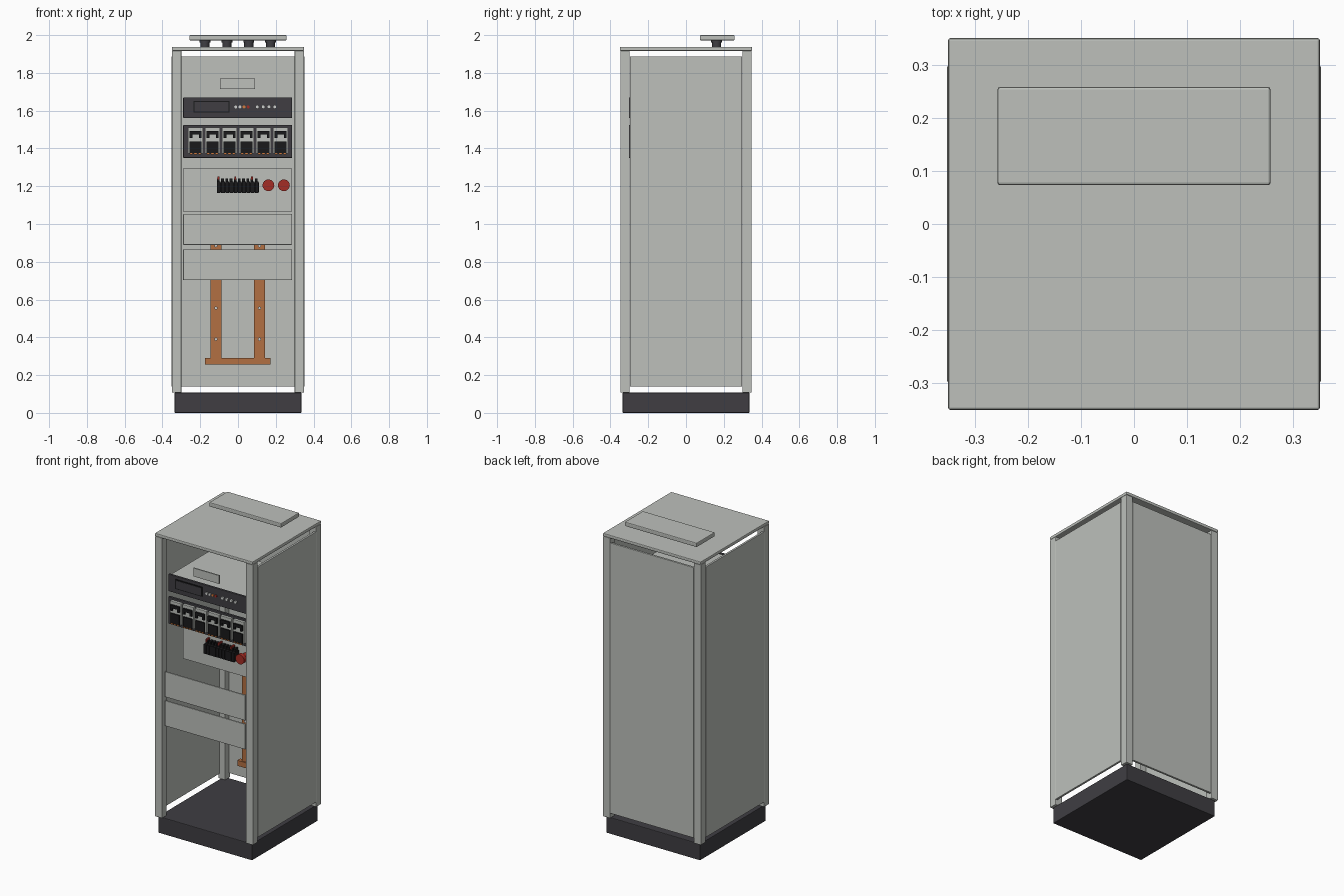
import bpy
import math

cube = bpy.data.objects.get("Cube")
if cube:
    bpy.data.objects.remove(cube, do_unlink=True)


def material(name, rgb):
    m = bpy.data.materials.new(name)
    m.use_nodes = True
    m.diffuse_color = (*rgb, 1)
    m.node_tree.nodes["Principled BSDF"].inputs["Base Color"].default_value = (*rgb, 1)
    return m


GREY = material("light grey paint", (0.51, 0.53, 0.50))
DARK = material("charcoal paint", (0.05, 0.048, 0.055))
BLACK = material("black plastic", (0.01, 0.01, 0.011))
COPPER = material("copper", (0.45, 0.16, 0.055))
RED = material("red plastic", (0.37, 0.025, 0.018))
WHITE = material("pale metal", (0.62, 0.63, 0.62))
ORANGE = material("orange indicator", (0.65, 0.2, 0.05))


def box(name, x, y, z, mat, bevel=0.0):
    """Box from (min, max) ranges on each axis."""
    bpy.ops.mesh.primitive_cube_add(size=1)
    o = bpy.context.object
    o.name = name
    o.location = [(a + b) / 2 for a, b in (x, y, z)]
    o.scale = [b - a for a, b in (x, y, z)]
    bpy.ops.object.transform_apply(location=False, rotation=False, scale=True)
    o.data.materials.append(mat)
    if bevel:
        mod = o.modifiers.new("edge", 'BEVEL')
        mod.width = bevel
        mod.segments = 2
    return o


def disc(name, loc, radius, depth, mat, upright=False, sides=24):
    """Cylinder along z when upright, otherwise along y."""
    rot = (0, 0, 0) if upright else (math.pi / 2, 0, 0)
    bpy.ops.mesh.primitive_cylinder_add(vertices=sides, radius=radius, depth=depth,
                                        location=loc, rotation=rot)
    o = bpy.context.object
    o.name = name
    o.data.materials.append(mat)
    bpy.ops.object.shade_smooth_by_angle()
    return o


# Plinth, corner posts and roof
box("plinth", (-.336, .336), (-.336, .336), (0, .107), DARK, .004)
for sx, side in ((-1, "right"), (1, "left")):
    x = sorted((sx * .3, sx * .35))
    for sy, end in ((-1, "front"), (1, "back")):
        box(f"{end}_{side}_post", x, sorted((sy * .298, sy * .348)), (.107, 1.917), GREY, .003)
    box(f"{side}_side_panel", sorted((sx * .338, sx * .352)), (-.297, .297), (.14, 1.887), GREY, .002)
box("back_panel", (-.299, .299), (.334, .348), (.14, 1.887), GREY, .002)
box("roof", (-.35, .35), (-.35, .35), (1.917, 1.938), GREY, .005)

# Raised vent cover on standoffs
box("vent_cover", (-.257, .257), (.073, .258), (1.972, 2.0), GREY, .005)
for i in range(4):
    x = -.175 + i * .116
    disc("standoff", (x, .162, 1.955), .024, .036, DARK, True)
    disc("standoff_collar", (x, .162, 1.967), .029, .01, DARK, True)

# Name plate
box("name_plate", (-.094, .09), (-.322, -.314), (1.716, 1.77), GREY)

# Controller unit
box("controller_chassis", (-.28, .28), (-.284, .16), (1.565, 1.665), GREY)
box("controller_bezel", (-.29, .286), (-.3, -.284), (1.56, 1.67), DARK, .003)
box("controller_screen", (-.236, -.045), (-.304, -.299), (1.59, 1.652), BLACK)
box("controller_screen_glass", (-.23, -.051), (-.306, -.303), (1.596, 1.646), DARK)
for x, mat in ((-.012, WHITE), (.01, WHITE), (.032, ORANGE), (.054, RED)):
    disc("indicator", (x, -.302, 1.62), .008, .008, mat, sides=16)
for i in range(4):
    disc("button", (.102 + i * .031, -.303, 1.62), .01, .012, WHITE, sides=16)

# Breaker row
box("breaker_plate", (-.29, .286), (-.3, -.284), (1.35, 1.525), DARK, .003)
for i in range(6):
    x = -.224 + i * .09
    box("breaker_body", (x - .04, x + .04), (-.318, -.299), (1.372, 1.512), GREY, .002)
    box("breaker_face", (x - .032, x + .032), (-.326, -.317), (1.374, 1.437), BLACK)
    box("breaker_handle_bar", (x - .032, x + .032), (-.33, -.317), (1.473, 1.492), BLACK)
    for s in (-1, 1):
        box("breaker_handle_arm", sorted((x + s * .032, x + s * .018)), (-.33, -.317), (1.455, 1.474), BLACK)
    for k in (-.03, -.008, .014):
        box("breaker_terminal", (x + k, x + k + .014), (-.328, -.317), (1.367, 1.375), ORANGE)

# Terminal plate with clamp row and two push buttons
box("terminal_plate", (-.29, .286), (-.145, -.133), (1.065, 1.295), GREY)
for i in range(10):
    x = -.111 + i * .0222
    box("terminal_clamp", (x, x + .0195), (-.195, -.144), (1.165, 1.225), BLACK)
    box("terminal_back", (x, x + .014), (-.175, -.144), (1.225, 1.242), BLACK)
    if i % 4 == 0:
        box("terminal_marker", (x + .003, x + .012), (-.18, -.144), (1.236, 1.252), RED)
box("terminal_rail", (-.11, .11), (-.16, -.144), (1.17, 1.22), BLACK)
for x in (.161, .243):
    disc("push_button_stem", (x, -.165, 1.205), .02, .05, RED)
    disc("push_button", (x, -.2, 1.205), .031, .025, RED)

# Blanking panels
for n, z in (("upper", .89), ("lower", .703)):
    box(f"{n}_blanking_panel", (-.29, .286), (-.335, -.325), (z, z + .163), GREY, .002)

# Copper busbars with bolts
for x in (-.117, .114):
    box("busbar", (x - .029, x + .029), (.25, .265), (.285, .98), COPPER)
    for i in range(4):
        disc("busbar_bolt", (x, .247, .39 + i * .165), .009, .01, WHITE, sides=6)
box("busbar_foot", (-.175, .171), (.243, .272), (.255, .29), COPPER)
